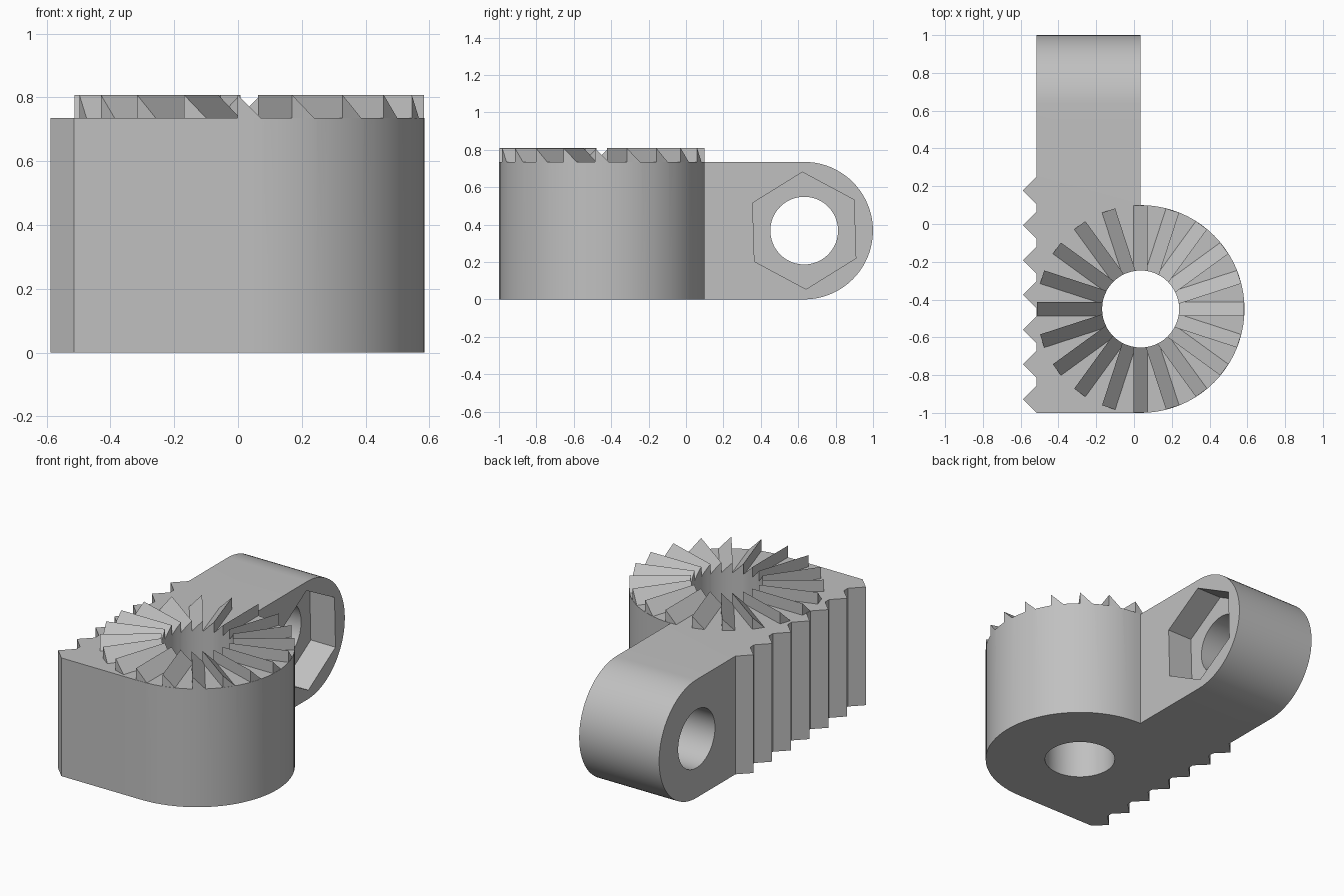
import bpy, bmesh
from math import sin, cos, radians
from mathutils import Matrix, Vector

default = bpy.data.objects.get("Cube")
if default:
    bpy.data.objects.remove(default, do_unlink=True)

HEIGHT = 0.735
EDGE_L, EDGE_R = -0.515, 0.035        # sides of the arm
HUB = Vector((EDGE_R, -0.45, 0))      # axis of the toothed disc
HUB_R = 0.55
EYE_Y, EYE_Z = 0.632, HEIGHT / 2      # axis of the arm's eye
TOOTH = 0.073
# Sends a profile's (u, v, depth) to (y, z, x)
SIDEWAYS = Matrix(((0, 0, 1, 0), (1, 0, 0, 0), (0, 1, 0, 0), (0, 0, 0, 1)))

grey = bpy.data.materials.new("light grey")
grey.use_nodes = True
grey.diffuse_color = (0.53, 0.53, 0.53, 1)
grey.node_tree.nodes["Principled BSDF"].inputs["Base Color"].default_value = (0.53, 0.53, 0.53, 1)


def arc(cx, cy, r, start, end, steps):
    angles = [radians(start + (end - start) * i / steps) for i in range(steps + 1)]
    return [(cx + r * cos(a), cy + r * sin(a)) for a in angles]


def prism(name, profile, low, high, matrix=Matrix()):
    """Extrude a flat profile from low to high, then place it."""
    bm = bmesh.new()
    base = bm.faces.new([bm.verts.new((u, v, low)) for u, v in profile])
    out = bmesh.ops.extrude_face_region(bm, geom=[base])
    moved = [g for g in out["geom"] if isinstance(g, bmesh.types.BMVert)]
    bmesh.ops.translate(bm, verts=moved, vec=(0, 0, high - low))
    bm.transform(matrix)
    bmesh.ops.recalc_face_normals(bm, faces=bm.faces)
    mesh = bpy.data.meshes.new(name)
    bm.to_mesh(mesh)
    bm.free()
    mesh.materials.append(grey)
    obj = bpy.data.objects.new(name, mesh)
    bpy.context.collection.objects.link(obj)
    return obj


def combine(target, tool, operation):
    """Apply a boolean and discard the tool."""
    tool.hide_render = True
    mod = target.modifiers.new(operation, "BOOLEAN")
    mod.operation, mod.object, mod.solver = operation, tool, "EXACT"
    bpy.context.view_layer.update()
    result = target.evaluated_get(bpy.context.evaluated_depsgraph_get())
    mesh = bpy.data.meshes.new_from_object(result)
    target.modifiers.clear()
    target.data = mesh
    bpy.data.objects.remove(tool, do_unlink=True)


# Plan outline: arm, serrated edge, straight front and half-round hub
plan = [(EDGE_R, 1), (EDGE_L, 1)]
for i in range(7):
    y = 0.177 - 0.184 * i
    plan += [(EDGE_L, y + TOOTH), (EDGE_L - TOOTH, y), (EDGE_L, y - TOOTH)]
plan[-1] = (EDGE_L, -1)
plan += arc(HUB.x, HUB.y, HUB_R, -90, 90, 40)
body = prism("bracket_body", plan, -0.1, HEIGHT + 0.1)

# Side outline rounds the end of the arm
side = [(-1.2, HEIGHT), (-1.2, 0)] + arc(EYE_Y, EYE_Z, HEIGHT / 2, -90, 90, 40)
combine(body, prism("side_outline", side, -1, 1, SIDEWAYS), "INTERSECT")

# Ring of saw teeth on top of the hub
half, sink = TOOTH / 2, 0.01
saw = [(-half, -sink), (half + sink, -sink), (-half, TOOTH)]
for i in range(20):
    place = Matrix.Translation(HUB + Vector((0, 0, HEIGHT))) @ Matrix.Rotation(radians(18 * i), 4, "Z")
    combine(body, prism("saw_tooth", saw, 0.17, 0.548, place @ SIDEWAYS), "UNION")

# Bore through the hub, eye through the arm, hexagonal nut pocket
bore = arc(HUB.x, HUB.y, 0.204, 0, 360, 48)[:-1]
combine(body, prism("hub_bore", bore, -0.2, 1.2), "DIFFERENCE")
eye = arc(EYE_Y, EYE_Z, 0.181, 0, 360, 48)[:-1]
combine(body, prism("arm_eye", eye, -1, 0.3, SIDEWAYS), "DIFFERENCE")
pocket = arc(EYE_Y, EYE_Z, 0.313, 31.8, 391.8, 6)[:-1]
combine(body, prism("nut_pocket", pocket, EDGE_R - 0.17, 0.3, SIDEWAYS), "DIFFERENCE")

# Smooth the round walls, keep the edges crisp
bpy.ops.object.select_all(action="DESELECT")
body.select_set(True)
bpy.context.view_layer.objects.active = body
bpy.ops.object.shade_smooth_by_angle(angle=radians(15))
